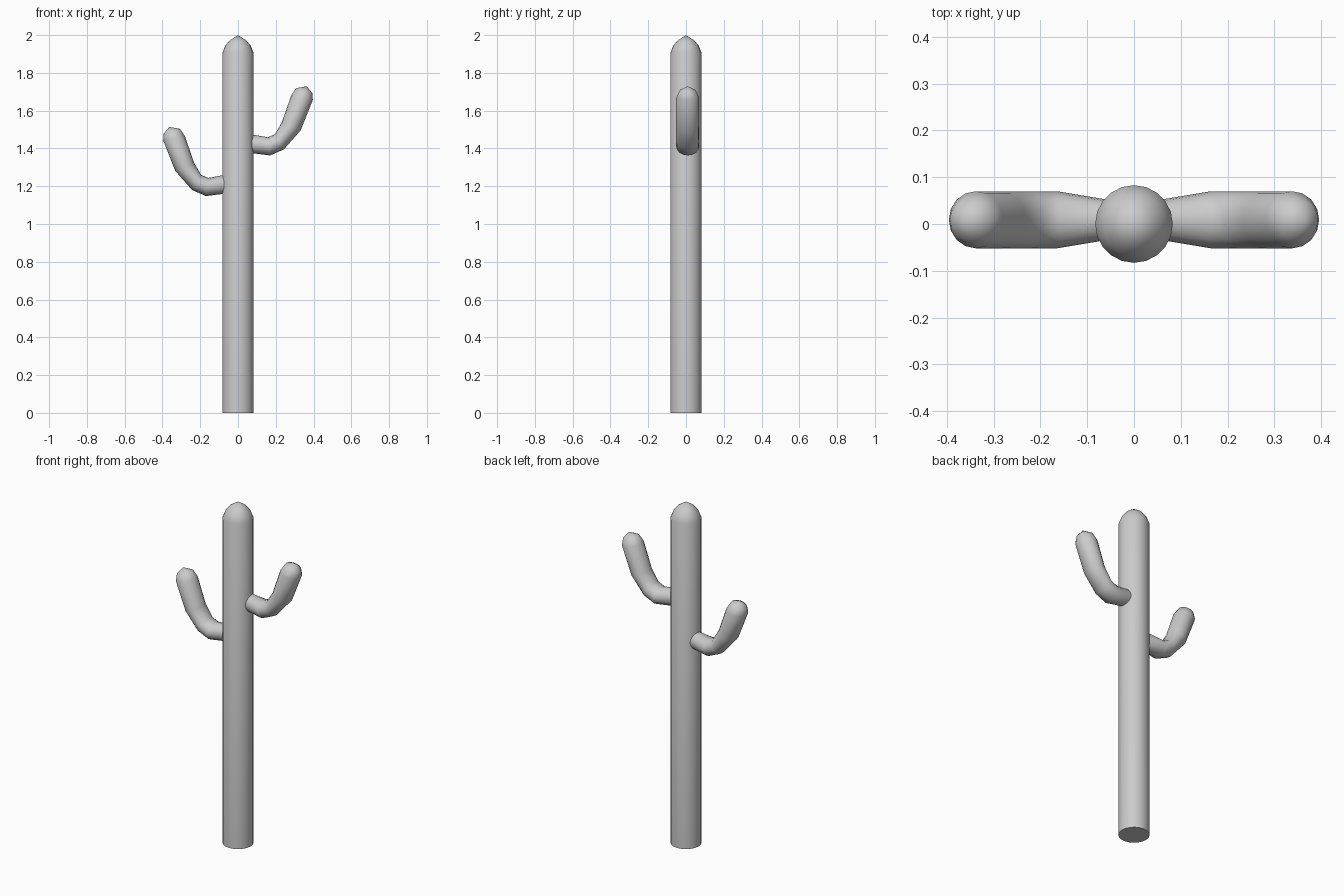
import bpy, bmesh, math

if "Cube" in bpy.data.objects:
    bpy.data.objects.remove(bpy.data.objects["Cube"])


def loft(name, rings, tip, sides):
    """Skin a list of rings, cap the first one and close the last to a tip."""
    bm = bmesh.new()
    loops = []
    for (cx, cy, cz), (ux, uz), ry in rings:
        loop = []
        for i in range(sides):
            a = 2 * math.pi * i / sides
            c, s = math.cos(a), math.sin(a)
            loop.append(bm.verts.new((cx + ux * c, cy + ry * s, cz + uz * c)))
        loops.append(loop)
    for lo, hi in zip(loops, loops[1:]):
        for i in range(sides):
            j = (i + 1) % sides
            bm.faces.new((lo[i], lo[j], hi[j], hi[i]))
    top = bm.verts.new(tip)
    for i in range(sides):
        bm.faces.new((loops[-1][i], loops[-1][(i + 1) % sides], top))
    bm.faces.new(loops[0][::-1])
    bmesh.ops.recalc_face_normals(bm, faces=bm.faces)
    mesh = bpy.data.meshes.new(name)
    bm.to_mesh(mesh)
    bm.free()
    obj = bpy.data.objects.new(name, mesh)
    bpy.context.collection.objects.link(obj)
    bpy.ops.object.select_all(action='DESELECT')
    obj.select_set(True)
    bpy.context.view_layer.objects.active = obj
    bpy.ops.object.shade_smooth_by_angle(angle=math.radians(50))
    return obj


# trunk with a softly pointed dome
profile = [(0.083, 0), (0.083, 1.905), (0.067, 1.945), (0.044, 1.972)]
loft("trunk", [((0, 0, z), (r, 0), r) for r, z in profile], (0, 0, 2.0), 20)

# arm outline: outer point, inner point, half depth
ARM = [
    ((0.04, 1.380), (0.04, 1.470), 0.040),
    ((0.08, 1.374), (0.08, 1.473), 0.047),
    ((0.170, 1.363), (0.158, 1.459), 0.061),
    ((0.243, 1.395), (0.195, 1.475), 0.061),
    ((0.332, 1.496), (0.232, 1.538), 0.061),
    ((0.396, 1.657), (0.281, 1.680), 0.061),
    ((0.394, 1.692), (0.307, 1.719), 0.043),
]


def arm(name, side, dz):
    rings = []
    for (ox, oz), (ix, iz), ry in ARM:
        rings.append(((side * (ox + ix) / 2, 0.009, (oz + iz) / 2 + dz),
                      (side * (ox - ix) / 2, (oz - iz) / 2), ry))
    loft(name, rings, (side * 0.364, 0.009, 1.729 + dz), 16)


# upper and lower arms
arm("right_arm", 1, 0)
arm("left_arm", -1, -0.215)
